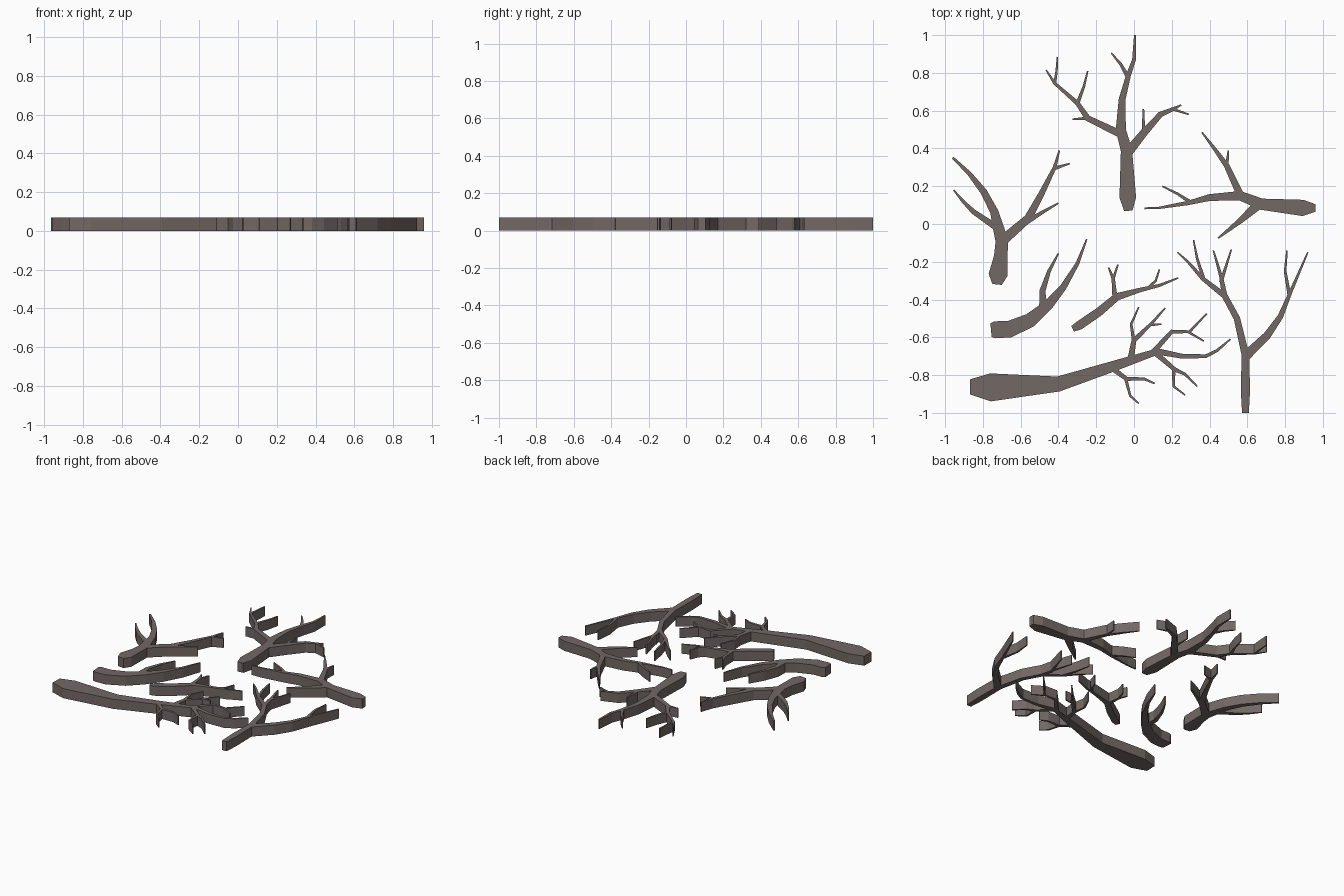
import bpy, bmesh
from mathutils import Vector
from mathutils.geometry import delaunay_2d_cdt

H = 0.07  # slab thickness


def ribbon(pts, verts, faces):
    """Add a tapering 2D strip along (x, y, half_width) points."""
    n, base = len(pts), len(verts)
    P = [Vector(p[:2]) for p in pts]
    for i, p in enumerate(P):
        d = Vector((0, 0))
        if i > 0:
            d += (p - P[i - 1]).normalized()
        if i < n - 1:
            d += (P[i + 1] - p).normalized()
        d.normalize()
        side = Vector((-d.y, d.x)) * pts[i][2]
        verts += [p + side, p - side]
    for i in range(n - 1):
        a = base + 2 * i
        faces.append([a, a + 1, a + 3, a + 2])


def branch(name, trunk, twigs):
    """Union trunk and twigs (start width, points) in 2D, then extrude."""
    verts, faces = [], []
    ribbon(trunk, verts, faces)
    for w, pts in twigs:
        k = len(pts) - 1
        ribbon([(x, y, w + (0.004 - w) * i / k) for i, (x, y) in enumerate(pts)],
               verts, faces)
    out = delaunay_2d_cdt(verts, [], faces, 1, 1e-5)
    bm = bmesh.new()
    bv = [bm.verts.new((v.x, v.y, 0)) for v in out[0]]
    for f in out[2]:
        bm.faces.new([bv[i] for i in f])
    bmesh.ops.delete(bm, geom=[v for v in bm.verts if not v.link_faces], context='VERTS')
    bmesh.ops.dissolve_limit(bm, angle_limit=0.01, verts=bm.verts[:], edges=bm.edges[:])
    ext = bmesh.ops.extrude_face_region(bm, geom=bm.faces[:], use_keep_orig=True)
    bmesh.ops.translate(bm, vec=(0, 0, H),
                        verts=[g for g in ext['geom'] if isinstance(g, bmesh.types.BMVert)])
    bmesh.ops.recalc_face_normals(bm, faces=bm.faces[:])
    me = bpy.data.meshes.new(name)
    bm.to_mesh(me)
    bm.free()
    ob = bpy.data.objects.new(name, me)
    bpy.context.collection.objects.link(ob)
    me.materials.append(bark)


bark = bpy.data.materials.new("bark")
bark.diffuse_color = (0.17, 0.14, 0.13, 1)

# upright branch at the back
branch("back_branch",
       [(-.03, .07, .022), (-.033, .14, .044), (-.04, .39, .03), (-.07, .5, .027),
        (-.063, .66, .018), (-.03, .785, .013), (0, .87, .01), (.005, 1, .005)],
       [(.012, [(-.03, .775), (-.07, .845), (-.12, .905)]),
        (.02, [(-.07, .475), (-.245, .56), (-.30, .64), (-.42, .745), (-.465, .815)]),
        (.008, [(-.42, .74), (-.41, .81), (-.405, .885)]),
        (.01, [(-.30, .635), (-.265, .73), (-.245, .81)]),
        (.01, [(-.235, .56), (-.325, .555)]),
        (.026, [(-.04, .37), (.05, .48), (.14, .58), (.21, .61), (.25, .63)]),
        (.008, [(.20, .61), (.29, .58)]),
        (.01, [(.05, .48), (.05, .61)])])

# forked branch on the left
branch("left_branch",
       [(-.725, -.32, .025), (-.72, -.27, .05), (-.705, -.17, .036), (-.70, -.09, .033),
        (-.715, -.03, .03), (-.74, .065, .022), (-.795, .17, .018), (-.87, .265, .012),
        (-.96, .352, .006)],
       [(.018, [(-.725, -.02), (-.85, .065), (-.905, .12), (-.955, .18)]),
        (.028, [(-.71, -.10), (-.56, .03), (-.49, .16), (-.42, .30), (-.395, .39)]),
        (.01, [(-.42, .295), (-.34, .32)]),
        (.014, [(-.57, .01), (-.48, .065), (-.40, .11)])])

# sideways branch on the right
branch("right_branch",
       [(.96, .085, .02), (.895, .085, .043), (.675, .105, .03), (.56, .15, .025),
        (.40, .14, .018), (.28, .11, .011), (.13, .085, .006), (.055, .083, .005)],
       [(.01, [(.30, .115), (.23, .16), (.15, .20)]),
        (.02, [(.565, .15), (.49, .31), (.425, .40), (.36, .485)]),
        (.01, [(.49, .30), (.50, .39)]),
        (.026, [(.655, .10), (.56, .015), (.445, -.075)])])

# short curved branch, lower left
branch("short_branch",
       [(-.757, -.562, .036), (-.735, -.56, .045), (-.66, -.557, .044), (-.55, -.51, .038),
        (-.455, -.43, .027), (-.375, -.335, .018), (-.30, -.21, .01), (-.25, -.08, .004)],
       [(.022, [(-.48, -.45), (-.485, -.355), (-.45, -.25), (-.40, -.155)])])

# small middle branch
branch("middle_branch",
       [(-.325, -.555, .016), (-.29, -.537, .024), (-.185, -.465, .023), (-.09, -.385, .02),
        (.03, -.35, .012), (.135, -.325, .008), (.235, -.285, .004)],
       [(.014, [(-.10, -.40), (-.11, -.29), (-.135, -.23)]),
        (.008, [(-.11, -.29), (-.085, -.215)]),
        (.009, [(.07, -.345), (.115, -.30), (.135, -.24)])])

# tall branch at the front right
branch("front_right_branch",
       [(.59, -1, .018), (.59, -.89, .024), (.59, -.69, .021), (.575, -.63, .019),
        (.545, -.5, .017), (.48, -.38, .016), (.365, -.29, .011), (.285, -.20, .007),
        (.23, -.15, .004)],
       [(.01, [(.37, -.295), (.335, -.185), (.315, -.085)]),
        (.015, [(.48, -.38), (.46, -.275), (.42, -.14)]),
        (.01, [(.46, -.31), (.515, -.135)]),
        (.026, [(.59, -.70), (.705, -.59), (.775, -.49), (.825, -.37), (.92, -.15)]),
        (.01, [(.823, -.38), (.80, -.25), (.81, -.14)])])

# long branch along the front
branch("front_long_branch",
       [(-.868, -.862, .04), (-.76, -.865, .074), (-.40, -.847, .04), (-.115, -.755, .028),
        (.125, -.675, .017), (.255, -.70, .013), (.38, -.70, .01), (.44, -.67, .008),
        (.51, -.61, .004)],
       [(.018, [(-.02, -.73), (0, -.615), (.09, -.53), (.165, -.445)]),
        (.01, [(0, -.63), (-.015, -.53), (.025, -.44)]),
        (.007, [(.085, -.535), (.145, -.53)]),
        (.015, [(.09, -.69), (.2, -.57), (.295, -.57), (.385, -.475)]),
        (.007, [(.285, -.57), (.37, -.62)]),
        (.015, [(-.12, -.76), (-.04, -.82), (.055, -.82), (.11, -.845)]),
        (.009, [(-.045, -.815), (-.02, -.91), (.025, -.95)]),
        (.015, [(.11, -.68), (.215, -.77), (.27, -.795), (.335, -.86)]),
        (.01, [(.21, -.76), (.21, -.86), (.27, -.905)])])
